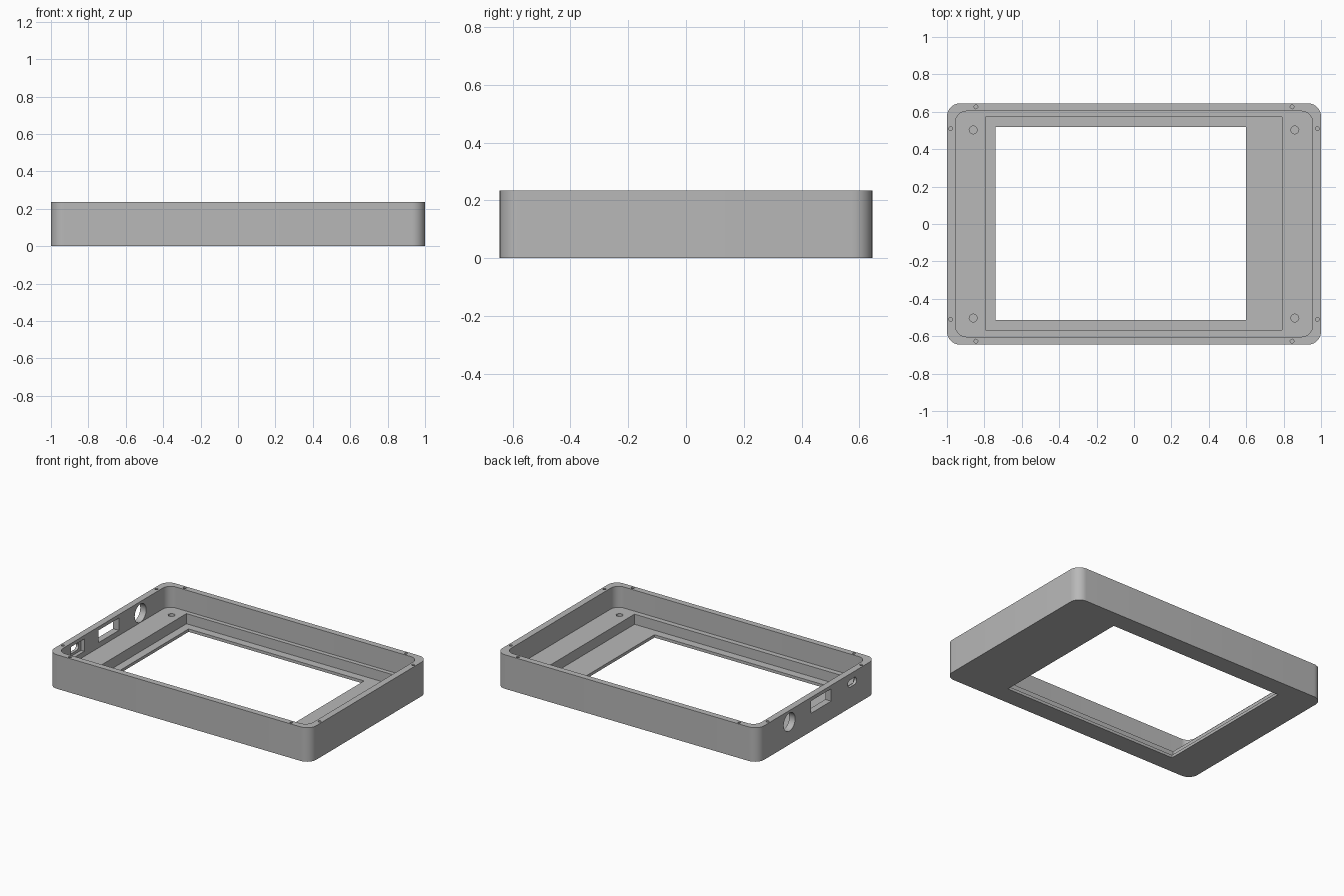
import bpy, bmesh, math
from mathutils import Matrix, Vector

cube = bpy.data.objects.get("Cube")
if cube:
    bpy.data.objects.remove(cube)

grey = bpy.data.materials.new("plain_grey")
grey.use_nodes = True
colour = (0.48, 0.48, 0.48, 1)
grey.diffuse_color = colour
grey.node_tree.nodes["Principled BSDF"].inputs["Base Color"].default_value = colour


def outline(w, h, r, steps):
    """Rounded rectangle centred on the origin; sharp when r is zero."""
    pts = []
    for i, (sx, sy) in enumerate([(1, 1), (-1, 1), (-1, -1), (1, -1)]):
        cx, cy = sx * (w / 2 - r), sy * (h / 2 - r)
        if r == 0:
            pts.append((cx, cy))
            continue
        for k in range(steps + 1):
            a = math.pi / 2 * (i + k / steps)
            p = (cx + r * math.cos(a), cy + r * math.sin(a))
            if not pts or (Vector(p) - Vector(pts[-1])).length > 1e-5:
                pts.append(p)
    if (Vector(pts[0]) - Vector(pts[-1])).length < 1e-5:
        pts.pop()
    return pts


def prism(name, w, h, depth, at, r=0, steps=10, sideways=False):
    """Rounded prism rising from at, along z or (sideways) along x."""
    bm = bmesh.new()
    face = bm.faces.new([bm.verts.new((x, y, 0)) for x, y in outline(w, h, r, steps)])
    top = bmesh.ops.extrude_face_region(bm, geom=[face])
    verts = [v for v in top["geom"] if isinstance(v, bmesh.types.BMVert)]
    bmesh.ops.translate(bm, verts=verts, vec=(0, 0, depth))
    if sideways:
        # local x -> y, y -> z, z -> x
        turn = Matrix(((0, 0, 1), (1, 0, 0), (0, 1, 0)))
        bmesh.ops.transform(bm, matrix=turn.to_4x4(), verts=bm.verts)
    bmesh.ops.translate(bm, verts=bm.verts, vec=at)
    bmesh.ops.recalc_face_normals(bm, faces=bm.faces)
    mesh = bpy.data.meshes.new(name)
    bm.to_mesh(mesh)
    bm.free()
    obj = bpy.data.objects.new(name, mesh)
    bpy.context.collection.objects.link(obj)
    mesh.materials.append(grey)
    return obj


HEIGHT, SHELF, LEDGE = 0.235, 0.09, 0.02

# Solid body of the open case
case = prism("case_frame", 2, 1.29, HEIGHT, (0, 0, 0), r=0.07)

# Main cavity, stepped pocket and window opening
cutters = [
    prism("cavity", 1.91, 1.206, 0.3, (0, 0, SHELF), r=0.06),
    prism("pocket", 1.585, 1.14, 0.2, (-0.0025, 0.003, LEDGE)),
    prism("window", 1.34, 1.03, 0.2, (-0.07, 0.003, -0.05)),
]

# Screw holes in the shelf and the rim, mirrored to each corner
for sx in (-1, 1):
    for sy in (-1, 1):
        for x, y, r, z in ((0.86, 0.503, 0.021, 0.03),
                           (0.98, 0.51, 0.01, 0.15),
                           (0.845, 0.626, 0.01, 0.15)):
            cutters.append(prism("screw_hole", 2 * r, 2 * r, 0.3,
                                 (sx * x, sy * y, z), r=r, steps=5))

# Ports through the wall at -x
cutters += [
    prism("round_port", 0.125, 0.125, 0.2, (-1.1, 0.3, 0.155), r=0.0625, sideways=True),
    prism("wide_port", 0.22, 0.085, 0.2, (-1.1, -0.045, 0.168), sideways=True),
    prism("small_port", 0.095, 0.05, 0.2, (-1.1, -0.385, 0.168), r=0.024, steps=6, sideways=True),
    prism("small_port_recess", 0.145, 0.085, 0.08, (-0.98, -0.385, 0.168), sideways=True),
]

bpy.ops.object.select_all(action='DESELECT')
bpy.context.view_layer.objects.active = case
case.select_set(True)
for cutter in cutters:
    cutter.hide_render = True
    mod = case.modifiers.new(cutter.name, 'BOOLEAN')
    mod.operation = 'DIFFERENCE'
    mod.solver = 'EXACT'
    mod.object = cutter
    bpy.ops.object.modifier_apply(modifier=mod.name)
for cutter in cutters:
    bpy.data.objects.remove(cutter)

bpy.ops.object.shade_smooth_by_angle(angle=math.radians(30))
